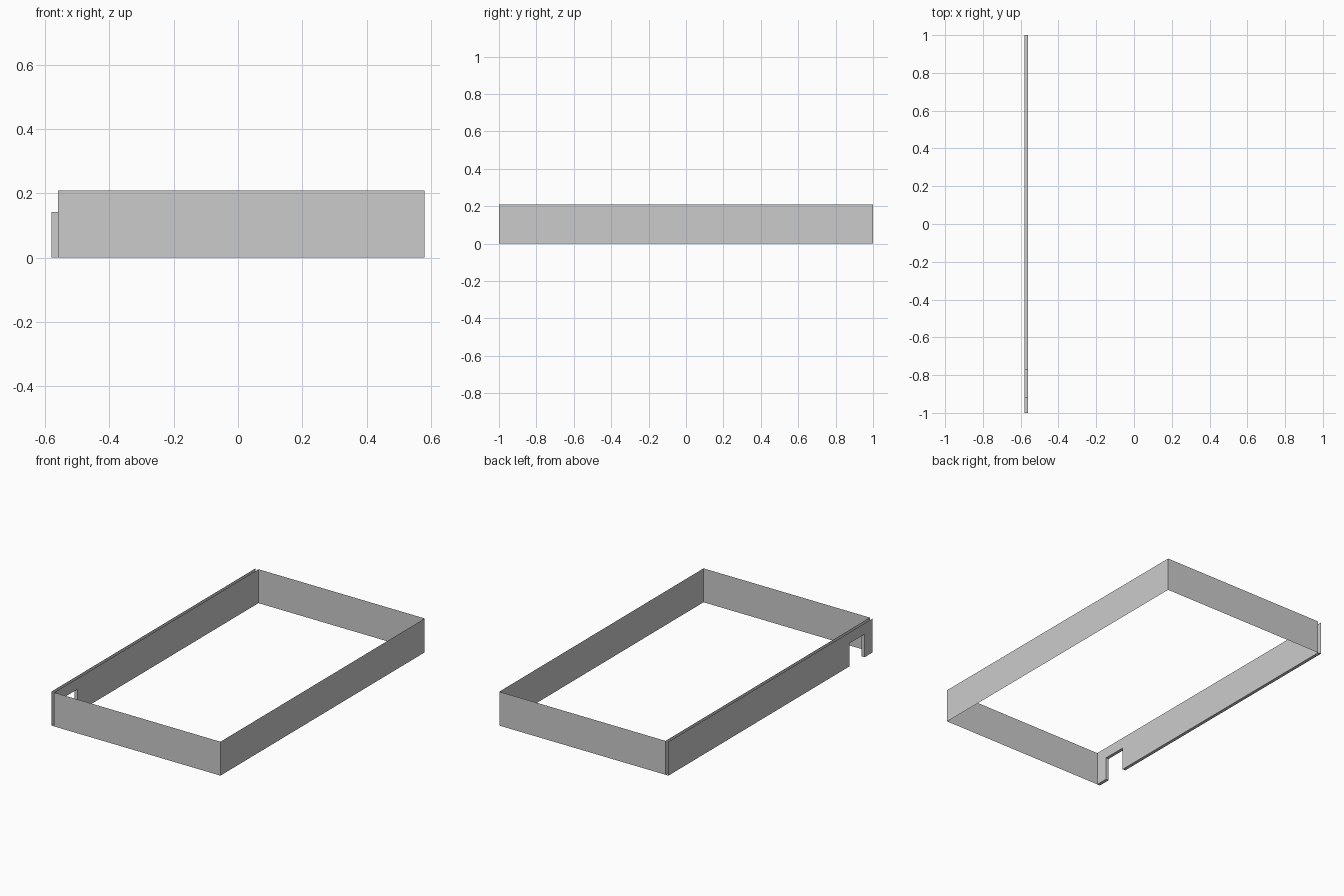
import bpy
import bmesh

cube = bpy.data.objects.get("Cube")
if cube:
    bpy.data.objects.remove(cube, do_unlink=True)

grey = bpy.data.materials.new("plain_grey")
grey.use_nodes = True
colour = (0.6, 0.6, 0.6, 1)
grey.diffuse_color = colour
grey.node_tree.nodes["Principled BSDF"].inputs["Base Color"].default_value = colour

X_OUT, X_IN, X_FAR = -0.58, -0.56, 0.58
Y_END, HEIGHT = 1.0, 0.21
DOOR_Y0, DOOR_Y1, DOOR_TOP = -0.92, -0.77, 0.143


def make_object(name, bm):
    mesh = bpy.data.meshes.new(name)
    bm.to_mesh(mesh)
    bm.free()
    mesh.materials.append(grey)
    obj = bpy.data.objects.new(name, mesh)
    bpy.context.collection.objects.link(obj)
    return obj


def sheet_wall(name, start, end):
    """Upright single-sheet wall between two floor points."""
    bm = bmesh.new()
    corners = [(*start, 0), (*end, 0), (*end, HEIGHT), (*start, HEIGHT)]
    bm.faces.new([bm.verts.new(c) for c in corners])
    return make_object(name, bm)


# Three thin walls, facing outward
sheet_wall("front_wall", (X_IN, -Y_END), (X_FAR, -Y_END))
sheet_wall("left_wall", (X_FAR, -Y_END), (X_FAR, Y_END))
sheet_wall("back_wall", (X_FAR, Y_END), (X_IN, Y_END))

# Hollow wall with a doorway: outline in the y-z plane
outline = [(-Y_END, 0), (DOOR_Y0, 0), (DOOR_Y0, DOOR_TOP), (DOOR_Y1, DOOR_TOP),
           (DOOR_Y1, 0), (Y_END, 0), (Y_END, HEIGHT), (-Y_END, HEIGHT)]
bm = bmesh.new()
face = bm.faces.new([bm.verts.new((X_OUT, y, z)) for y, z in outline])
extruded = bmesh.ops.extrude_face_region(bm, geom=[face], use_keep_orig=True)
moved = [v for v in extruded["geom"] if isinstance(v, bmesh.types.BMVert)]
bmesh.ops.translate(bm, verts=moved, vec=(X_IN - X_OUT, 0, 0))
bmesh.ops.recalc_face_normals(bm, faces=bm.faces)
# Both ends of the wall are open
ends = [f for f in bm.faces if all(abs(abs(v.co.y) - Y_END) < 0.001 for v in f.verts)]
bmesh.ops.delete(bm, geom=ends, context='FACES')
make_object("doorway_wall", bm)
